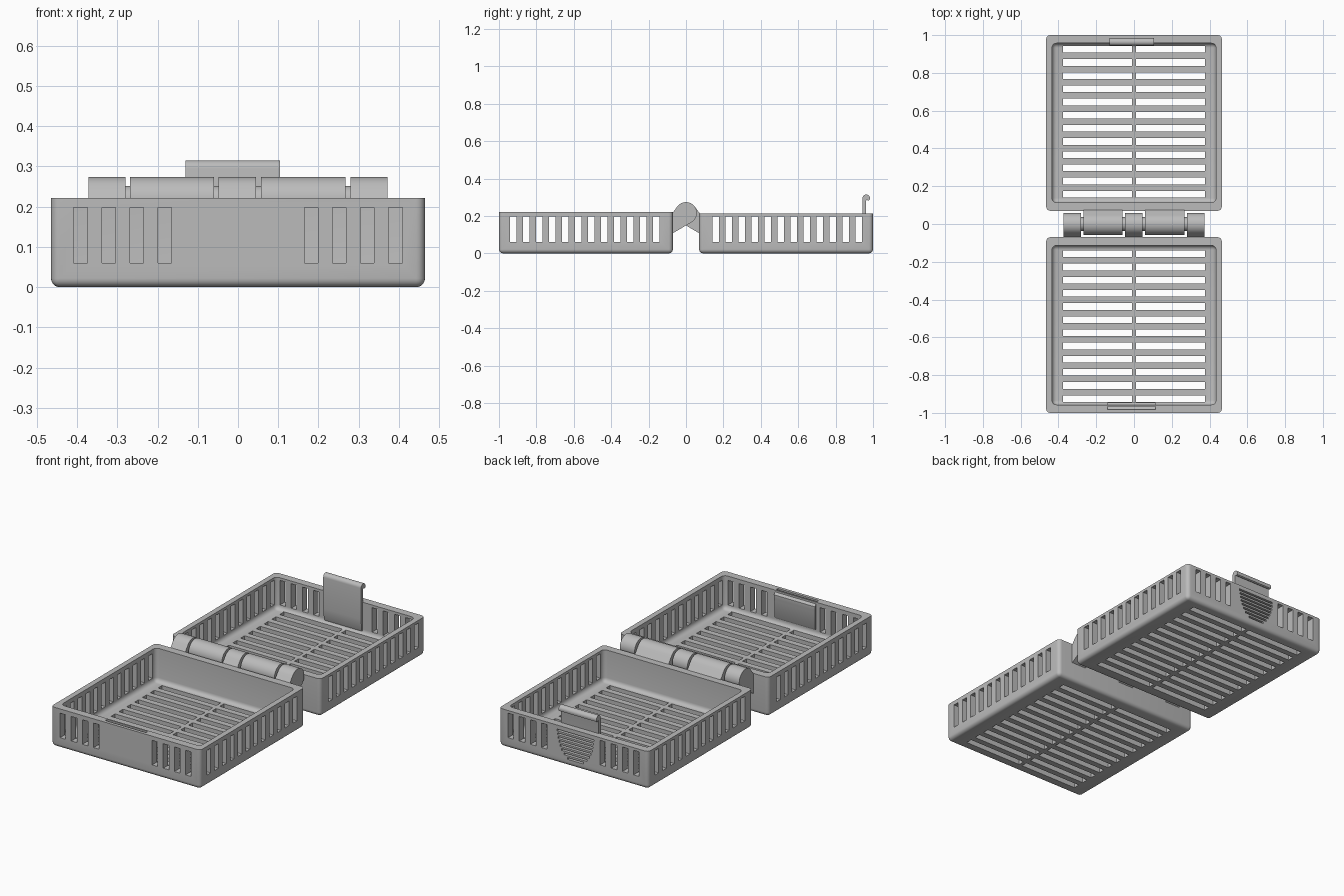
import bpy, bmesh, math
from mathutils import Vector

if "Cube" in bpy.data.objects:
    bpy.data.objects.remove(bpy.data.objects["Cube"])

grey = bpy.data.materials.new("grey_plastic")
grey.diffuse_color = (0.5, 0.5, 0.5, 1)
grey.use_nodes = True
grey.node_tree.nodes["Principled BSDF"].inputs["Base Color"].default_value = grey.diffuse_color

X, WALL_X, WALL_Y = 0.465, 0.031, 0.043    # half width, side and end wall thickness
NEAR, FAR = 0.07, 1.0                      # tray extent away from the hinge
PITCH, SLOT = 0.0697, 0.0345               # slot spacing and width
HINGE_Z, HINGE_R = 0.216, 0.058


def finish(name, bm):
    bmesh.ops.recalc_face_normals(bm, faces=bm.faces)
    me = bpy.data.meshes.new(name)
    bm.to_mesh(me)
    bm.free()
    ob = bpy.data.objects.new(name, me)
    bpy.context.collection.objects.link(ob)
    me.materials.append(grey)
    return ob


def add_box(bm, x0, x1, y0, y1, z0, z1):
    y0, y1 = min(y0, y1), max(y0, y1)
    vs = bmesh.ops.create_cube(bm, size=1)["verts"]
    for v in vs:
        v.co = Vector((x0 if v.co.x < 0 else x1, y0 if v.co.y < 0 else y1,
                       z0 if v.co.z < 0 else z1))


def rounded_tub(name, x, y0, y1, z0, z1, radius):
    """Box with rounded upright and bottom edges and a sharp top."""
    bm = bmesh.new()
    add_box(bm, -x, x, y0, y1, z0, z1)
    edges = [e for e in bm.edges if min(v.co.z for v in e.verts) < z0 + 0.001]
    bmesh.ops.bevel(bm, geom=edges, offset=radius, segments=5, profile=0.5, affect='EDGES')
    return finish(name, bm)


def prism(name, profile, x0, x1):
    """Extrude a (y, z) profile along x."""
    bm = bmesh.new()
    f = bm.faces.new([bm.verts.new((x0, y, z)) for y, z in profile])
    ext = bmesh.ops.extrude_face_region(bm, geom=[f])["geom"]
    for v in ext:
        if isinstance(v, bmesh.types.BMVert):
            v.co.x = x1
    return finish(name, bm)


def smooth(ob):
    bpy.ops.object.select_all(action='DESELECT')
    ob.select_set(True)
    bpy.context.view_layer.objects.active = ob
    bpy.ops.object.shade_smooth_by_angle(angle=math.radians(35))


def cut(ob, cutter):
    m = ob.modifiers.new("cut", 'BOOLEAN')
    m.operation, m.solver, m.object = 'DIFFERENCE', 'EXACT', cutter
    bpy.context.view_layer.objects.active = ob
    bpy.ops.object.modifier_apply(modifier=m.name)
    bpy.data.objects.remove(cutter)


def make_tray(name, s, height):
    """Slotted tray on the side of the hinge given by sign s."""
    tray = rounded_tub(name, X, s * NEAR, s * FAR, 0, height, 0.022)
    cut(tray, rounded_tub("cavity", X - WALL_X, s * (NEAR + WALL_Y), s * (FAR - WALL_Y),
                          0.034, height + 0.2, 0.024))
    bm = bmesh.new()
    for i in range(12):
        y = s * (0.158 + i * PITCH)
        # side wall slots, then the two floor slots of this row
        add_box(bm, -0.6, 0.6, y - SLOT / 2, y + SLOT / 2, 0.06, 0.198)
        for a, b in ((-0.375, -0.01), (0.01, 0.375)):
            add_box(bm, a, b, y - 0.018, y + 0.018, -0.1, 0.056)
    # end wall slots
    for side in (-1, 1):
        for i in range(4):
            x = side * (0.182 + i * 0.0697)
            add_box(bm, x - SLOT / 2, x + SLOT / 2, s * 0.948, s * 1.1, 0.06, 0.198)
    cut(tray, finish("slots", bm))
    return tray


front_tray = make_tray("front_tray", -1, 0.222)
back_tray = make_tray("back_tray", 1, 0.213)

# catch groove in the rim of the front tray
cut(front_tray, prism("catch_groove", [(-0.982, 0.25), (-0.982, 0.2), (-0.966, 0.186),
                                       (-0.966, 0.25)], -0.14, 0.115))
catch_lip = prism("catch_lip", [(-0.96, 0.06), (-0.95, 0.075), (-0.95, 0.165),
                                (-0.946, 0.18), (-0.946, 0.2), (-0.96, 0.215)], -0.14, 0.115)

# thumb grip: grooves forming a half oval on the back wall
bm = bmesh.new()
for i in range(8):
    z = 0.042 + i * 0.0205
    w = 0.115 * math.sqrt(1 - ((0.195 - z) / 0.17) ** 2)
    add_box(bm, -0.012 - w, -0.012 + w, 0.982, 1.1, z - 0.005, z + 0.005)
cut(back_tray, finish("grip_grooves", bm))

# latch tongue with a rounded hook on top
hook = [(0.964 + 0.02 * math.cos(math.radians(a)), 0.295 + 0.02 * math.sin(math.radians(a)))
        for a in range(180, -1, -15)]
latch = prism("latch", [(0.962, 0.035), (0.95, 0.06), (0.944, 0.12)] + hook
              + [(0.982, 0.286), (0.974, 0.282), (0.965, 0.288), (0.963, 0.28),
                 (0.963, 0.035)], -0.13, 0.105)


def knuckle(name, s, x0, x1):
    """Hinge barrel joined to the tray wall by a tapering arm."""
    n = 40
    pts = [(HINGE_R * math.cos(2 * math.pi * i / n),
            HINGE_Z + HINGE_R * math.sin(2 * math.pi * i / n)) for i in range(n)]
    pts += [(s * 0.075, 0.105), (s * 0.075, 0.212)]
    bm = bmesh.new()
    for x in (x0, x1):
        for y, z in pts:
            bm.verts.new((x, y, z))
    res = bmesh.ops.convex_hull(bm, input=bm.verts)
    loose = {v for v in res["geom_interior"] + res["geom_unused"]
             if isinstance(v, bmesh.types.BMVert)}
    bmesh.ops.delete(bm, geom=list(loose), context='VERTS')
    bmesh.ops.dissolve_limit(bm, angle_limit=0.01, verts=bm.verts, edges=bm.edges)
    return finish(name, bm)


parts = [front_tray, back_tray, catch_lip, latch]
for i, (x0, x1) in enumerate(((-0.372, -0.28), (-0.048, 0.045), (0.28, 0.372))):
    parts.append(knuckle(f"front_knuckle_{i + 1}", -1, x0, x1))
for i, (x0, x1) in enumerate(((-0.268, -0.06), (0.057, 0.267))):
    parts.append(knuckle(f"back_knuckle_{i + 1}", 1, x0, x1))

# hinge pin
parts.append(prism("hinge_pin", [(0.036 * math.cos(math.pi * i / 12),
                                  HINGE_Z + 0.036 * math.sin(math.pi * i / 12))
                                 for i in range(24)], -0.3, 0.3))
for p in parts:
    smooth(p)
